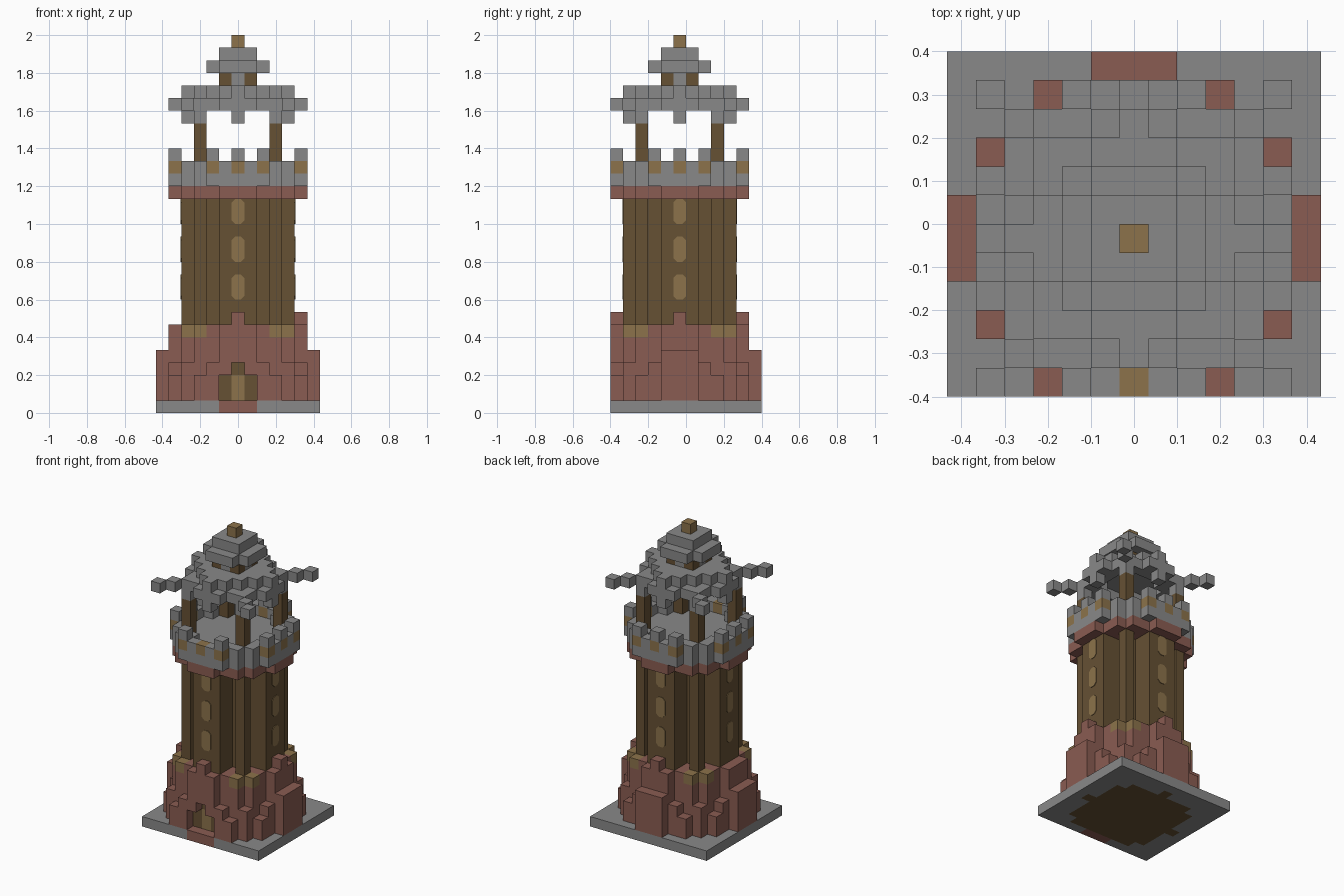
import bpy, bmesh
from mathutils import Vector

U = 1 / 15            # edge of one block
YC = -U / 2           # tower axis in y

if "Cube" in bpy.data.objects:
    bpy.data.objects.remove(bpy.data.objects["Cube"], do_unlink=True)


def material(name, rgb):
    m = bpy.data.materials.new(name)
    m.use_nodes = True
    col = (*rgb, 1)
    m.diffuse_color = col
    m.node_tree.nodes["Principled BSDF"].inputs["Base Color"].default_value = col
    return m


MATS = {
    "stone": material("grey_stone", (0.25, 0.25, 0.25)),
    "brick": material("red_brick", (0.255, 0.107, 0.084)),
    "wood": material("dark_wood", (0.133, 0.082, 0.034)),
    "tan": material("tan_wood", (0.262, 0.171, 0.07)),
}
NAMES = list(MATS)
SIDES = [Vector(s) for s in
         ((1, 0, 0), (-1, 0, 0), (0, 1, 0), (0, -1, 0), (0, 0, 1), (0, 0, -1))]


def finish(name, bm):
    mesh = bpy.data.meshes.new(name)
    bm.to_mesh(mesh)
    bm.free()
    for m in MATS.values():
        mesh.materials.append(m)
    obj = bpy.data.objects.new(name, mesh)
    bpy.context.scene.collection.objects.link(obj)


def blocks(name, cells):
    """Outer skin of a set of unit blocks {(i, j, k): colour}."""
    bm = bmesh.new()
    for (i, j, k), colour in cells.items():
        c = Vector((i, j, k + 0.5))
        for n in SIDES:
            if (i + int(n.x), j + int(n.y), k + int(n.z)) in cells:
                continue
            a = Vector((n.y, n.z, n.x))
            b = n.cross(a)
            quad = [c + n / 2 + (a * s + b * t) / 2
                    for s, t in ((-1, -1), (1, -1), (1, 1), (-1, 1))]
            f = bm.faces.new([bm.verts.new(p * U + Vector((0, YC, 0))) for p in quad])
            f.material_index = NAMES.index(colour)
    bmesh.ops.remove_doubles(bm, verts=bm.verts, dist=U / 100)
    finish(name, bm)


GRID = [(i, j) for i in range(-6, 7) for j in range(-6, 7)]


def disk(r2, inner=-1):
    return [(i, j) for i, j in GRID if inner < i * i + j * j <= r2]


def layer(plan, levels, colour):
    return {(i, j, k): colour for i, j in plan for k in levels}


def four(a, b):
    """All mirrored and swapped copies of a cell."""
    return {(s * p, t * q) for p, q in ((a, b), (b, a)) for s in (1, -1) for t in (1, -1)}


# Ground slab with the tower core showing underneath and a brick threshold
slab = layer([(i, j) for i, j in GRID if j > -6], [0], "stone")
slab.update(layer(disk(25), [0], "wood"))
slab.update(layer([(i, -5) for i in (-1, 0, 1)], [0], "brick"))
blocks("ground_slab", slab)

# Tower shaft: cross-shaped core with four corner posts
core = [(i, j) for i, j in GRID
        if max(abs(i), abs(j)) <= 2 or (max(abs(i), abs(j)) <= 4 and min(abs(i), abs(j)) <= 1)]
posts = four(3, 3)
shaft = layer(core + list(posts), range(1, 17), "wood")
shaft.update(layer([(0, -4)], [1, 2], "tan"))
blocks("shaft", shaft)

# Brick footing of uneven height, with tan caps beside the posts
TOPS = {(5, 0): 8, (5, 1): 7, (5, 2): 4, (5, 3): 3, (4, 4): 4, (6, 0): 5, (6, 1): 5}
DOORWAY = {(i, -5, k) for i in (-1, 0, 1) for k in (1, 2)} | {(0, -5, 3)}
footing = {}
for i, j in disk(37):
    if (i, j) in core or (i, j) in posts or j < -5:
        continue
    size = (max(abs(i), abs(j)), min(abs(i), abs(j)))
    top = 7 if (i, j) == (-5, 0) else TOPS.get(size, 7)
    for k in range(1, top):
        if (i, j, k) not in DOORWAY:
            footing[i, j, k] = "tan" if size == (4, 3) and k == 6 else "brick"
blocks("footing", footing)

# Corbel, gallery floor, parapet and merlons
blocks("corbel", layer(disk(26), [17], "brick"))
gallery = layer(disk(29), [18], "stone")
gallery.update(layer(disk(29, 17), [19], "stone"))
merlons = four(5, 0) | four(5, 2)
gallery.update(layer(merlons, [19], "tan"))
gallery.update(layer(merlons - {(0, -5)}, [20], "stone"))
for cell in posts:
    gallery.pop((*cell, 19), None)
blocks("gallery", gallery)
blocks("roof_posts", layer(posts, range(19, 23), "wood"))

# Lower roof with hanging blocks and long corner eaves
roof = layer(posts | four(4, 0), [23], "stone")
roof.update(layer(disk(17, 7), [24], "stone"))
roof.update(layer(posts | four(4, 4) | four(5, 5), [24], "stone"))
roof.update(layer(disk(10) + list(four(4, 0)), [25], "stone"))
blocks("lower_roof", roof)

# Lantern, upper roof and finial
lantern = layer(disk(1), [26], "stone")
lantern.update(layer(four(1, 1), [26], "wood"))
blocks("lantern", lantern)
cap = layer(disk(5), [27], "stone")
cap.update(layer(disk(2), [28], "stone"))
blocks("upper_roof", cap)
blocks("finial", {(0, 0, 29): "tan"})

# Slit windows: thin eight-sided plates on every side of the shaft
bm = bmesh.new()
half, cut, out = 0.5, 0.28, 4.5
for n in SIDES[:4]:
    across = Vector((-n.y, n.x, 0))
    for level in (10, 13, 16):
        pts = []
        for s, t, flip in ((1, 1, 0), (-1, 1, 1), (-1, -1, 0), (1, -1, 1)):
            ends = [(s * half, t * (1 - cut)), (s * (half - cut), t)]
            pts += ends[::-1] if flip else ends
        ring = [bm.verts.new((n * out + across * x + Vector((0, 0, level + z))) * U
                             + Vector((0, YC, 0))) for x, z in pts]
        face = bm.faces.new(ring)
        plate = bmesh.ops.extrude_face_region(bm, geom=[face])["geom"]
        bmesh.ops.translate(bm, vec=n * 0.004,
                            verts=[v for v in plate if isinstance(v, bmesh.types.BMVert)])
bmesh.ops.recalc_face_normals(bm, faces=bm.faces)
for f in bm.faces:
    f.material_index = NAMES.index("tan")
finish("slit_windows", bm)
